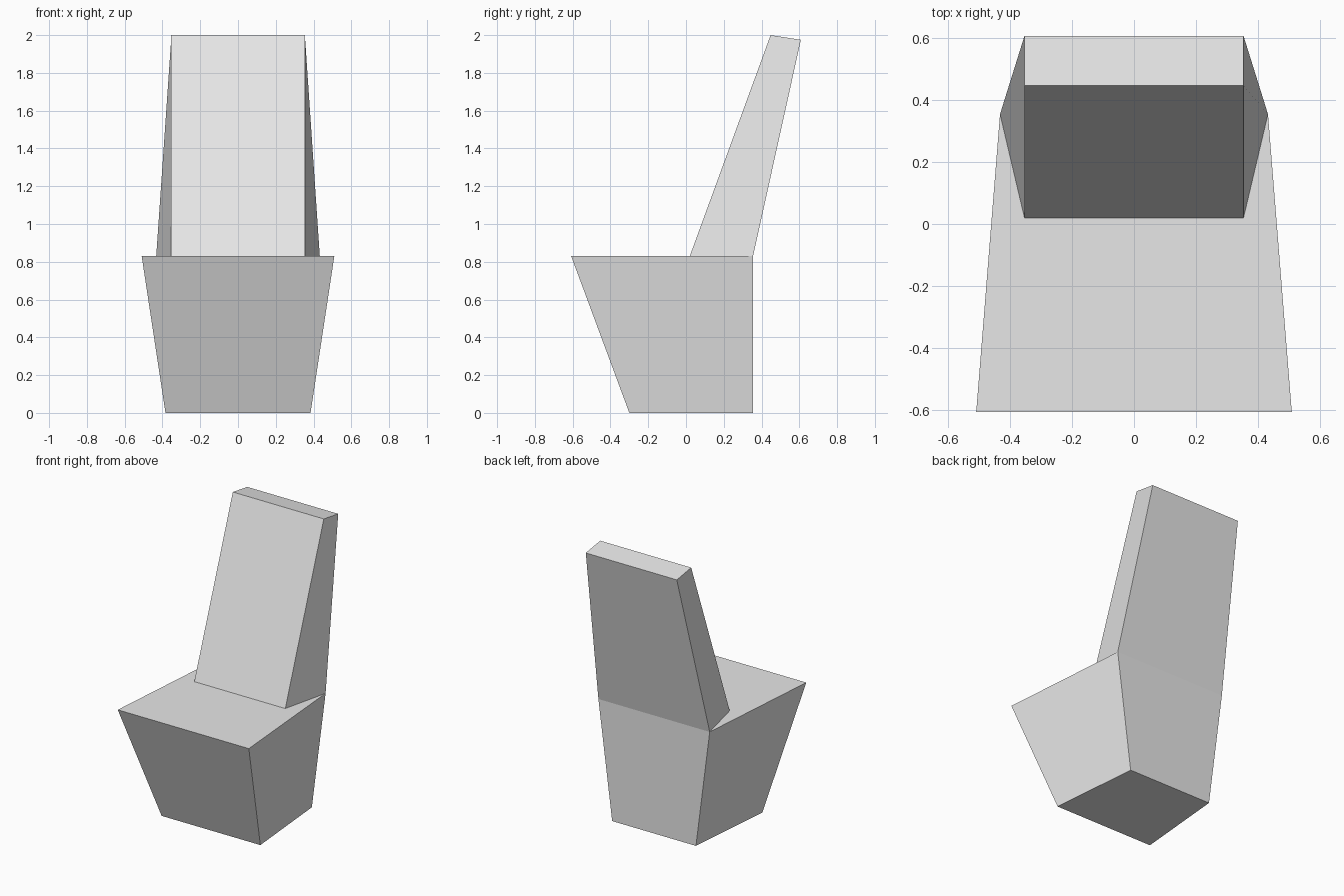
import bpy
import bmesh

if "Cube" in bpy.data.objects:
    bpy.data.objects.remove(bpy.data.objects["Cube"], do_unlink=True)

# Single flat colour
grey = bpy.data.materials.new("light_grey")
grey.use_nodes = True
colour = (0.8, 0.8, 0.8, 1.0)
grey.diffuse_color = colour
grey.node_tree.nodes["Principled BSDF"].inputs["Base Color"].default_value = colour


def tapered_block(name, profile):
    """Solid mirrored across x from a side profile of (half_width, y, z)."""
    bm = bmesh.new()
    right = [bm.verts.new((-w, y, z)) for w, y, z in profile]
    left = [bm.verts.new((w, y, z)) for w, y, z in profile]
    bm.faces.new(right)
    bm.faces.new(left[::-1])
    for i in range(len(profile)):
        j = (i + 1) % len(profile)
        bm.faces.new((right[i], left[i], left[j], right[j]))
    bmesh.ops.recalc_face_normals(bm, faces=bm.faces)
    mesh = bpy.data.meshes.new(name)
    bm.to_mesh(mesh)
    bm.free()
    mesh.materials.append(grey)
    obj = bpy.data.objects.new(name, mesh)
    bpy.context.collection.objects.link(obj)
    return obj


SEAT_Z = 0.83
REAR_EDGE = (0.433, 0.355, SEAT_Z)  # shared by the seat and the backrest

# Seat block, flaring upwards and forwards
tapered_block("seat_base", [
    (0.384, -0.30, 0), (0.326, 0.355, 0), REAR_EDGE, (0.51, -0.608, SEAT_Z)])

# Leaning backrest, thinner towards the top
tapered_block("backrest", [
    (0.354, 0.02, SEAT_Z), REAR_EDGE, (0.354, 0.608, 1.975), (0.354, 0.448, 2.0)])
